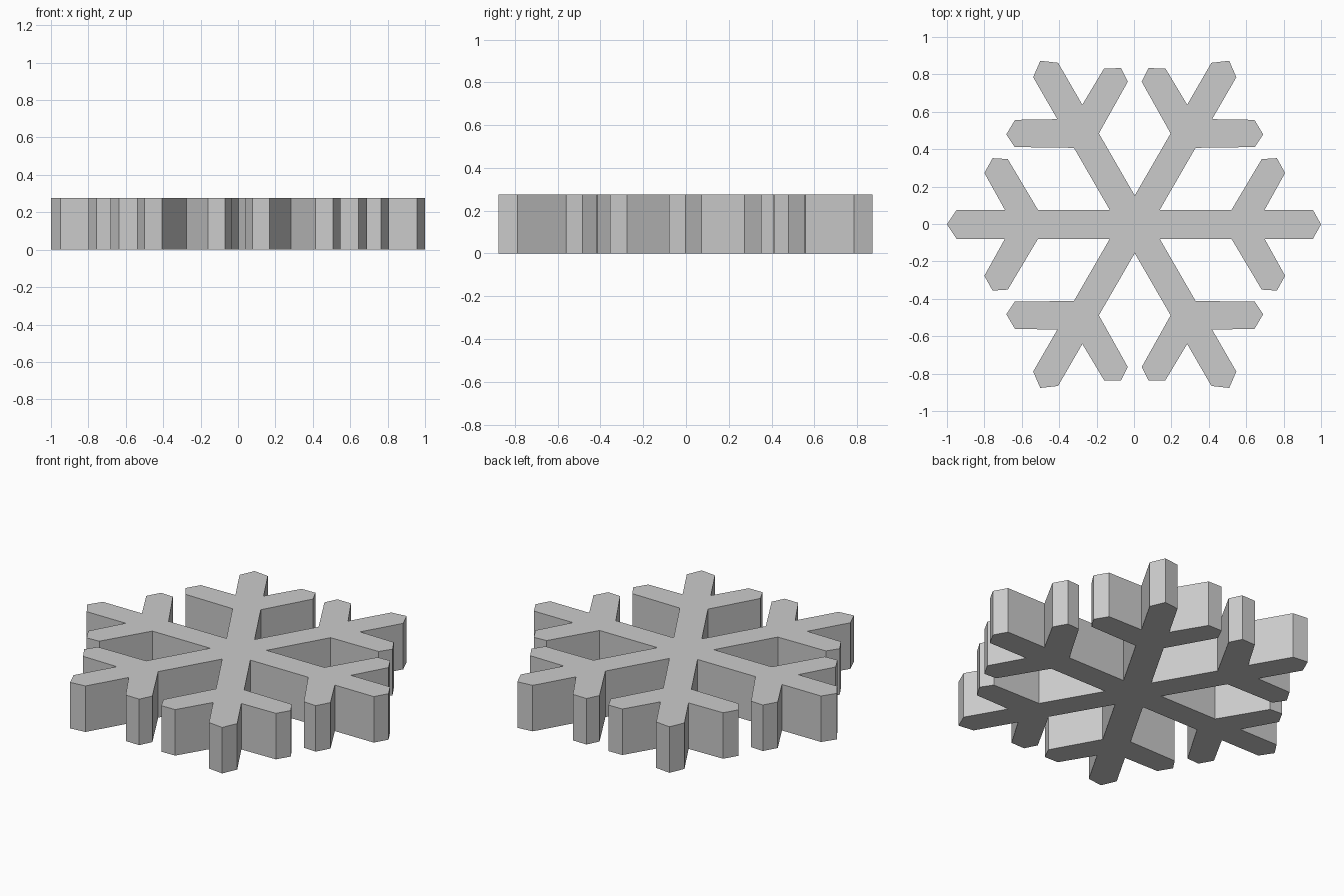
import bpy, bmesh, math
from mathutils import Vector, Matrix

if "Cube" in bpy.data.objects:
    bpy.data.objects.remove(bpy.data.objects["Cube"])

HEIGHT = 0.276
CENTRE = Vector((0.004, -0.002, 0))
HALF_WIDTH = 0.077

# Upper half of one arm lying along +x, from the inner notch to the shoulder of the tip
HALF_ARM = [
    (HALF_WIDTH * math.sqrt(3), HALF_WIDTH),
    (0.517, HALF_WIDTH),
    (0.679, 0.349), (0.760, 0.354), (0.804, 0.275),
    (0.694, HALF_WIDTH),
    (0.953, HALF_WIDTH),
]


def arm_outline(tip):
    """Counter-clockwise outline of one arm; the last notch belongs to the next arm's start."""
    lower = [(x, -y) for x, y in HALF_ARM[1:]]
    upper = HALF_ARM[::-1]
    return [Vector((x, y, 0)) for x, y in lower + [(tip, 0)] + upper]


# Six arms turned around the centre
outline = []
for i in range(6):
    tip = {0: 0.996, 3: 1.004}.get(i, 1.01)
    turn = Matrix.Rotation(i * math.pi / 3, 3, 'Z')
    outline += [turn @ p + CENTRE for p in arm_outline(tip)]

# Flat outline extruded to a thick plate
bm = bmesh.new()
face = bm.faces.new([bm.verts.new(p) for p in outline])
result = bmesh.ops.extrude_face_region(bm, geom=[face])
top = [g for g in result["geom"] if isinstance(g, bmesh.types.BMVert)]
bmesh.ops.translate(bm, verts=top, vec=(0, 0, HEIGHT))
bmesh.ops.recalc_face_normals(bm, faces=bm.faces[:])

mesh = bpy.data.meshes.new("snowflake")
bm.to_mesh(mesh)
bm.free()
bpy.context.collection.objects.link(bpy.data.objects.new("snowflake", mesh))
